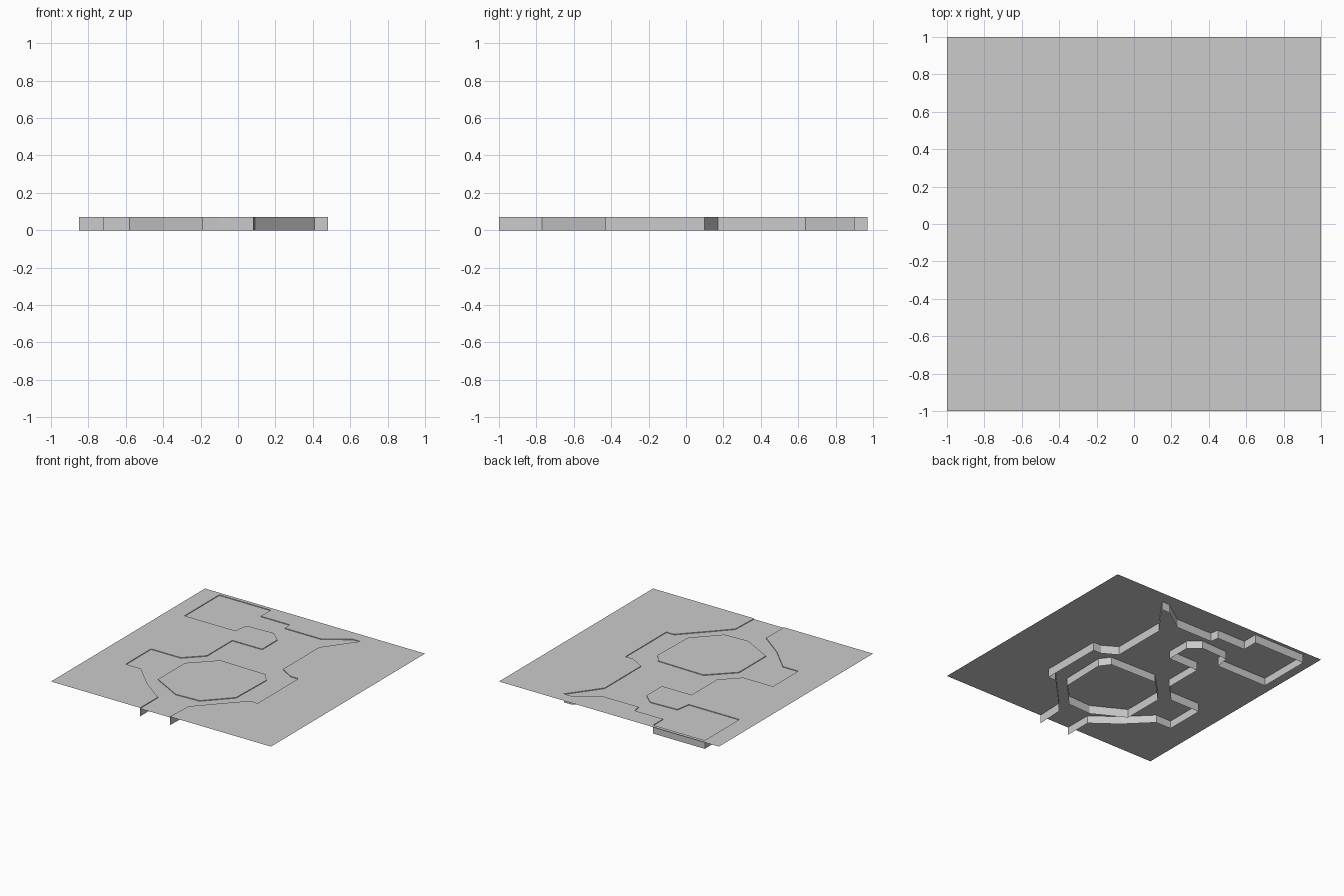
import bpy
import bmesh

default_cube = bpy.data.objects.get("Cube")
if default_cube:
    bpy.data.objects.remove(default_cube, do_unlink=True)

TOP = 0.07        # level of the ground sheet
FLOOR = 0.064     # slightly sunken corridor floor

grey = bpy.data.materials.new("plain grey")
grey.use_nodes = True
COLOUR = (0.6, 0.6, 0.6, 1)
grey.diffuse_color = COLOUR
grey.node_tree.nodes["Principled BSDF"].inputs["Base Color"].default_value = COLOUR

# Corridor outline, from the entrance on the front edge round and back to it
corridor = [
    (-.19, -1), (-.19, -.77), (-.39, -.62), (-.58, -.43), (-.72, -.43),
    (-.72, -.1), (-.45, -.1), (-.31, .04), (-.31, .37), (-.04, .37),
    (-.04, .57), (-.13, .65), (-.37, .64), (-.39, .52), (-.85, .52),
    (-.85, .97), (-.38, .97), (-.38, .84), (-.12, .84), (-.11, .77),
    (.22, .77), (.41, .9), (.48, .9), (.29, .64), (.29, .17),
    (.41, .1), (.48, .1), (.48, -.43), (.41, -.43), (.21, -.64),
    (.09, -.77), (.08, -1)]

# Eight-sided island that the corridor runs around
island = [(-.37, -.51), (-.11, -.65), (.1, -.64), (.29, -.44),
          (.3, -.06), (.24, .02), (-.18, .03), (-.37, -.16)]


def finish(name, bm):
    mesh = bpy.data.meshes.new(name)
    bm.to_mesh(mesh)
    bm.free()
    mesh.materials.append(grey)
    bpy.context.collection.objects.link(bpy.data.objects.new(name, mesh))


def sheet(name, loops, z):
    """Flat sheet bounded by one outline and any holes."""
    bm = bmesh.new()
    for loop in loops:
        verts = [bm.verts.new((x, y, z)) for x, y in loop]
        for a, b in zip(verts, verts[1:] + verts[:1]):
            bm.edges.new((a, b))
    bmesh.ops.triangle_fill(bm, use_beauty=True, edges=bm.edges[:], normal=(0, 0, 1))
    for face in bm.faces:
        face.normal_update()
        if face.normal.z < 0:
            face.normal_flip()
    finish(name, bm)


def wall(name, path, closed):
    """Thin upright wall that follows a path on the ground."""
    bm = bmesh.new()
    low = [bm.verts.new((x, y, 0)) for x, y in path]
    high = [bm.verts.new((x, y, TOP)) for x, y in path]
    count = len(path)
    for i in range(count if closed else count - 1):
        j = (i + 1) % count
        bm.faces.new((low[i], low[j], high[j], high[i]))
    finish(name, bm)


# Ground around the corridor, the island top and the sunken floor
ground = corridor + [(1, -1), (1, 1), (-1, 1), (-1, -1)]
sheet("ground", [ground], TOP)
sheet("island_top", [island], TOP)
sheet("corridor_floor", [corridor, island], FLOOR)

# Walls reaching down below the sheets, facing the corridor
wall("corridor_wall", corridor[::-1], False)
wall("island_wall", island, True)
